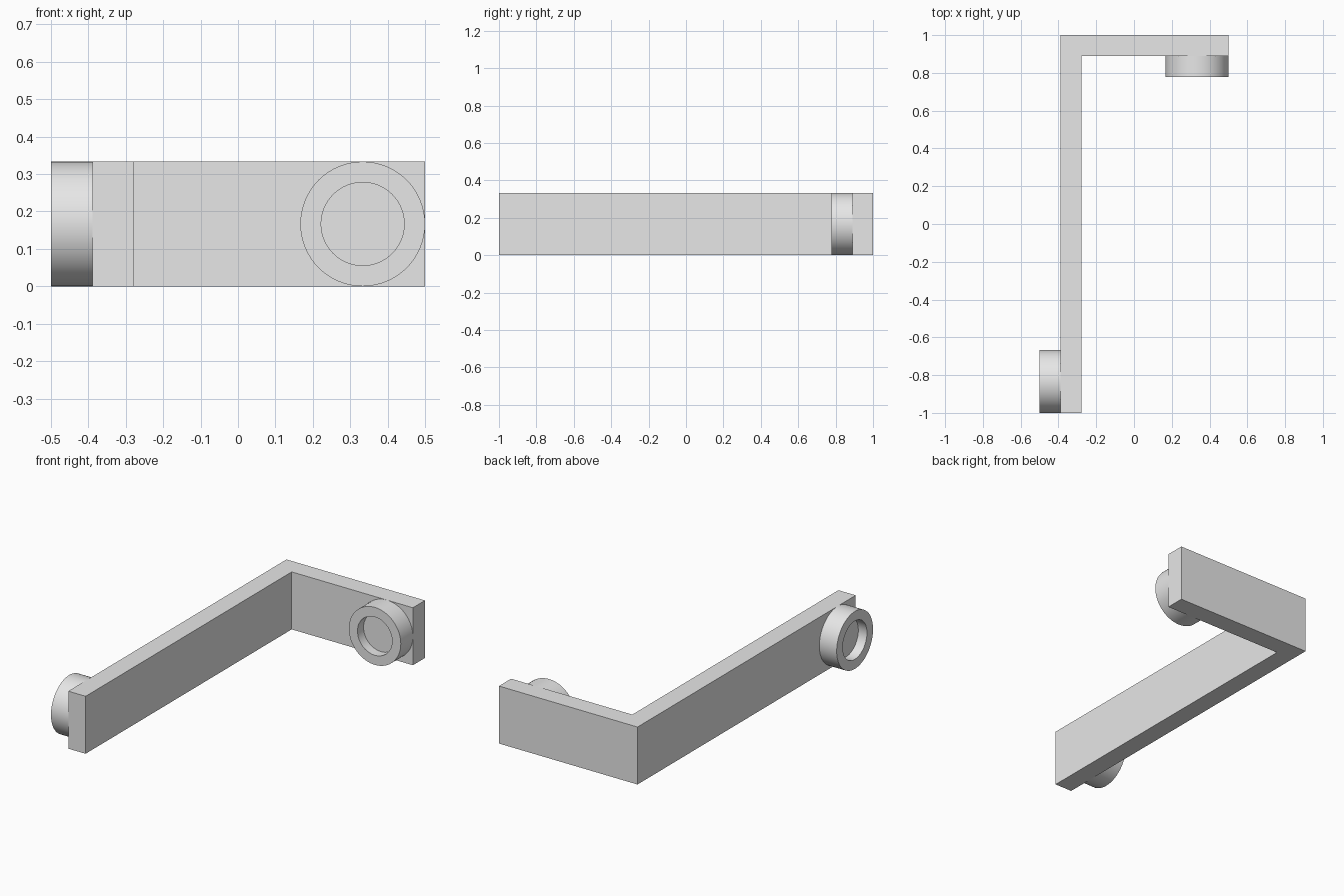
import bpy, bmesh
from math import radians
from mathutils import Matrix

cube = bpy.data.objects.get("Cube")
if cube:
    bpy.data.objects.remove(cube, do_unlink=True)

U = 1 / 18           # base module
T = 2 * U            # plate thickness
H = 6 * U            # bracket height

grey = bpy.data.materials.new("light_grey")
grey.use_nodes = True
grey.diffuse_color = (0.8, 0.8, 0.8, 1)
grey.node_tree.nodes["Principled BSDF"].inputs["Base Color"].default_value = (0.8, 0.8, 0.8, 1)


def make_object(name, bm):
    bmesh.ops.recalc_face_normals(bm, faces=bm.faces)
    mesh = bpy.data.meshes.new(name)
    bm.to_mesh(mesh)
    bm.free()
    mesh.materials.append(grey)
    obj = bpy.data.objects.new(name, mesh)
    bpy.context.collection.objects.link(obj)
    return obj


def boss(name, location, rotation, segments=64):
    """Round boss with a blind recess, made by insetting and sinking its cap."""
    bm = bmesh.new()
    bmesh.ops.create_cone(bm, cap_ends=True, segments=segments, radius1=3 * U,
                          radius2=3 * U, depth=T,
                          matrix=Matrix.Translation((0, 0, T / 2)))
    cap = max(bm.faces, key=lambda f: f.calc_center_median().z)
    bmesh.ops.inset_region(bm, faces=[cap], thickness=U)
    new = bmesh.ops.extrude_discrete_faces(bm, faces=[cap])["faces"][0]
    bmesh.ops.translate(bm, verts=new.verts, vec=(0, 0, -U))
    bm.transform(Matrix.Translation(location) @ rotation)
    obj = make_object(name, bm)
    bpy.ops.object.select_all(action='DESELECT')
    obj.select_set(True)
    bpy.context.view_layer.objects.active = obj
    bpy.ops.object.shade_smooth_by_angle(angle=radians(30))


# L-shaped bracket: extruded plan outline
left, right, back = -7 * U, 9 * U, 18 * U
outline = [(left, -back), (left + T, -back), (left + T, back - T),
           (right, back - T), (right, back), (left, back)]
bm = bmesh.new()
base = bm.faces.new([bm.verts.new((x, y, 0)) for x, y in outline])
walls = bmesh.ops.extrude_face_region(bm, geom=[base])["geom"]
bmesh.ops.translate(bm, vec=(0, 0, H),
                    verts=[v for v in walls if isinstance(v, bmesh.types.BMVert)])
make_object("angle_bracket", bm)

# Bosses: one facing forward on the short arm, one facing outward on the long arm
boss("short_arm_boss", (right - 3 * U, back - T, H / 2), Matrix.Rotation(radians(90), 4, 'X'))
boss("long_arm_boss", (left, -back + 3 * U, H / 2), Matrix.Rotation(radians(-90), 4, 'Y'))
